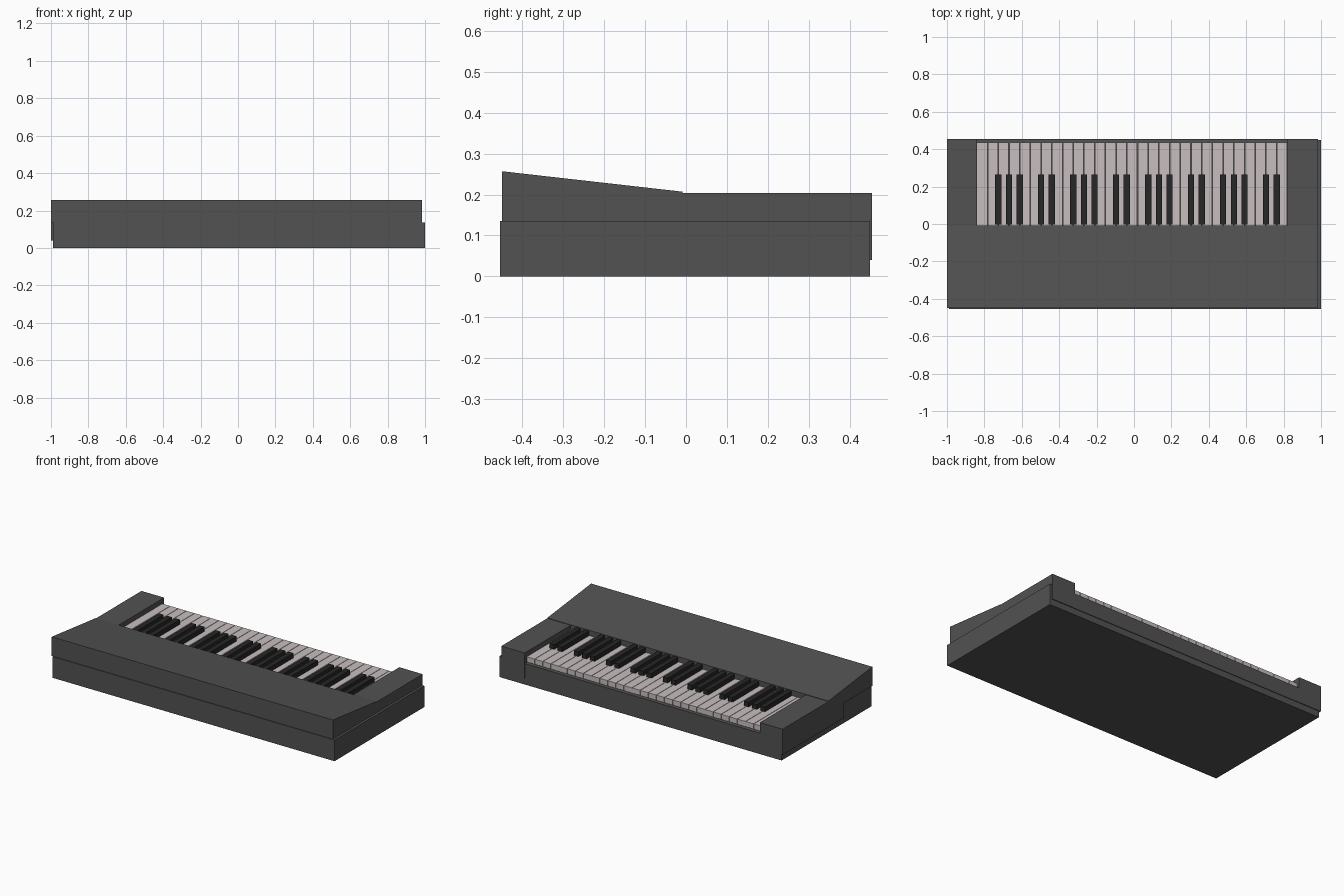
import bpy, bmesh

if "Cube" in bpy.data.objects:
    bpy.data.objects.remove(bpy.data.objects["Cube"])


def material(name, rgb):
    m = bpy.data.materials.new(name)
    m.diffuse_color = (*rgb, 1)
    m.use_nodes = True
    m.node_tree.nodes["Principled BSDF"].inputs["Base Color"].default_value = m.diffuse_color
    return m


BODY = material("dark_grey", (0.085, 0.085, 0.085))
IVORY = material("ivory", (0.58, 0.52, 0.52))
EBONY = material("ebony", (0.02, 0.02, 0.02))


def finish(name, bm, mat):
    bmesh.ops.recalc_face_normals(bm, faces=bm.faces)
    me = bpy.data.meshes.new(name)
    bm.to_mesh(me)
    bm.free()
    me.materials.append(mat)
    ob = bpy.data.objects.new(name, me)
    bpy.context.collection.objects.link(ob)
    return ob


def prism(name, profile, x0, x1, mat):
    """Extrude a (y, z) profile along x."""
    bm = bmesh.new()
    face = bm.faces.new([bm.verts.new((x0, y, z)) for y, z in profile])
    ext = bmesh.ops.extrude_face_region(bm, geom=[face])["geom"]
    verts = [v for v in ext if isinstance(v, bmesh.types.BMVert)]
    bmesh.ops.translate(bm, verts=verts, vec=(x1 - x0, 0, 0))
    return finish(name, bm, mat)


def box(name, x0, x1, y0, y1, z0, z1, mat):
    return prism(name, [(y0, z0), (y1, z0), (y1, z1), (y0, z1)], x0, x1, mat)


# Lower case, slightly offset from the upper parts
box("base", -0.99, 1.0, -0.455, 0.45, 0, 0.135, BODY)

# Sloping control panel
prism("control_panel",
      [(-0.45, 0.135), (-0.45, 0.257), (-0.008, 0.207), (-0.008, 0.135)],
      -1.0, 0.985, BODY)

# End cheeks either side of the keys, reaching under the panel
KEY_L, KEY_R = -0.84, 0.82
for name, x0, x1 in (("left_cheek", -1.0, KEY_L), ("right_cheek", KEY_R, 0.985)):
    prism(name, [(-0.16, 0.04), (0.455, 0.04), (0.455, 0.204), (-0.008, 0.204),
                 (-0.008, 0.135), (-0.16, 0.135)], x0, x1, BODY)

# Thin rail closing the open edge below the keys
box("key_rail", KEY_L, KEY_R, 0.40, 0.454, 0.04, 0.136, BODY)

# White keys, and black keys over the boundaries that carry them
COUNT = 29
PITCH = (KEY_R - KEY_L) / COUNT
GAP = 0.0015
for i in range(COUNT):
    x = KEY_L + i * PITCH
    box(f"white_key_{i + 1}", x + GAP, x + PITCH - GAP, -0.008, 0.436,
        0.14, 0.173, IVORY)
    if i > 1 and i % 7 in (2, 3, 4, 6, 0):
        box(f"black_key_{i}", x - 0.0165, x + 0.0165, -0.004, 0.264,
            0.15, 0.203, EBONY)
